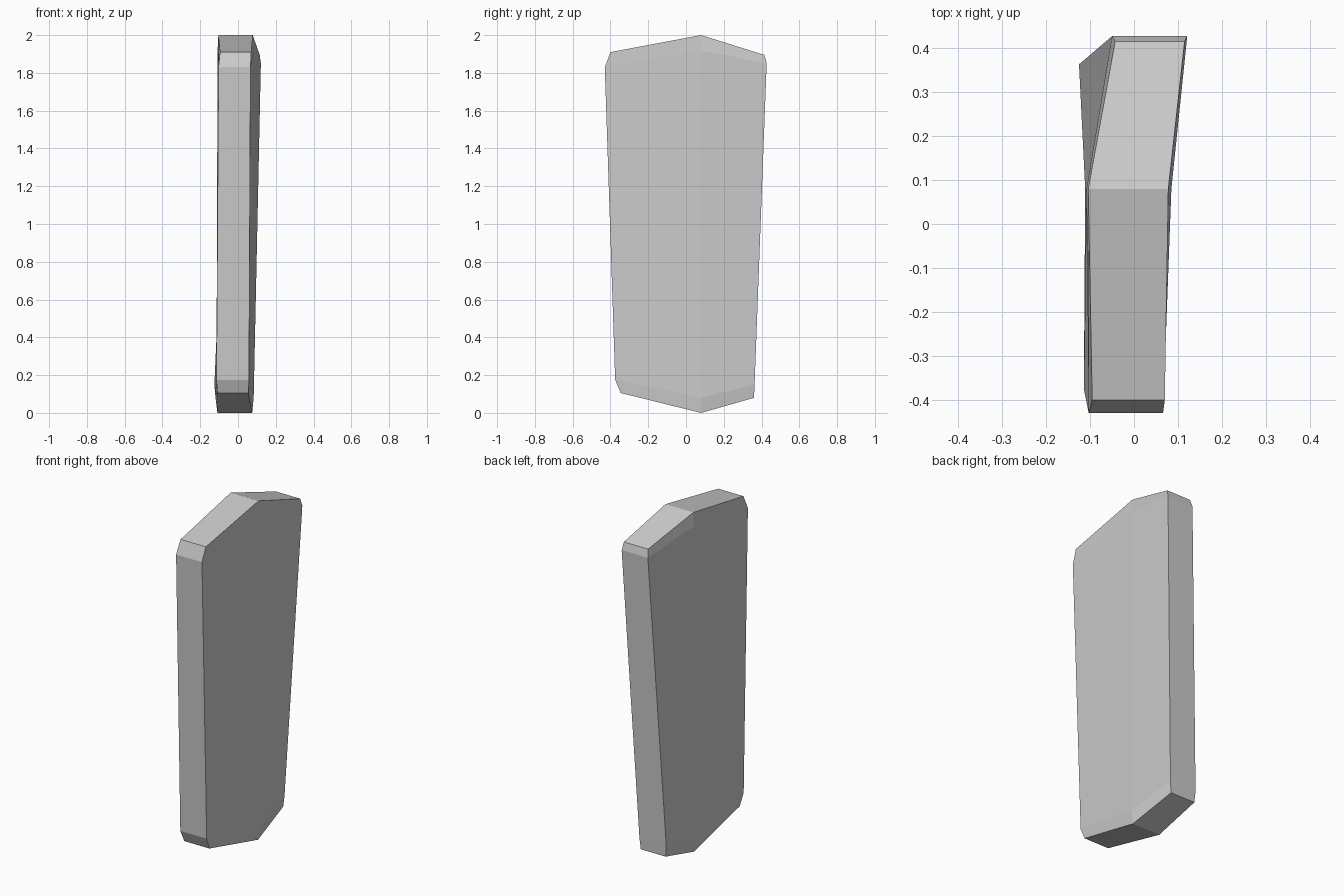
import bpy, bmesh

if "Cube" in bpy.data.objects:
    bpy.data.objects.remove(bpy.data.objects["Cube"])

# Slab cross-columns: front edge, ridge, back edge; each point is (y, z, left x, right x)
columns = [
    [(-.345, .105, -.109, .055), (-.375, .175, -.114, .058), (-.43, 1.83, -.103, .066), (-.40, 1.91, -.095, .07)],
    [(.08, 0, -.109, .075), (.08, .08, -.111, .083), (.08, 1.92, -.108, .085), (.08, 2.0, -.104, .078)],
    [(.36, .08, -.119, .043), (.363, .15, -.125, .05), (.427, 1.85, -.05, .121), (.415, 1.895, -.043, .115)],
]

bm = bmesh.new()
left = [[bm.verts.new((l, y, z)) for y, z, l, r in col] for col in columns]
right = [[bm.verts.new((r, y, z)) for y, z, l, r in col] for col in columns]

# Broad side faces with their narrow top and bottom chamfers
for side in (left, right):
    for i in range(2):
        for j in range(3):
            bm.faces.new((side[i][j], side[i + 1][j], side[i + 1][j + 1], side[i][j + 1]))

# Rim joining the two sides
rim = [(0, j) for j in range(4)] + [(1, 3)] + [(2, j) for j in (3, 2, 1, 0)] + [(1, 0)]
for (a, b), (c, d) in zip(rim, rim[1:] + rim[:1]):
    bm.faces.new((left[a][b], left[c][d], right[c][d], right[a][b]))

bmesh.ops.recalc_face_normals(bm, faces=bm.faces)
mesh = bpy.data.meshes.new("standing_slab")
bm.to_mesh(mesh)
bm.free()
slab = bpy.data.objects.new("standing_slab", mesh)
bpy.context.collection.objects.link(slab)
